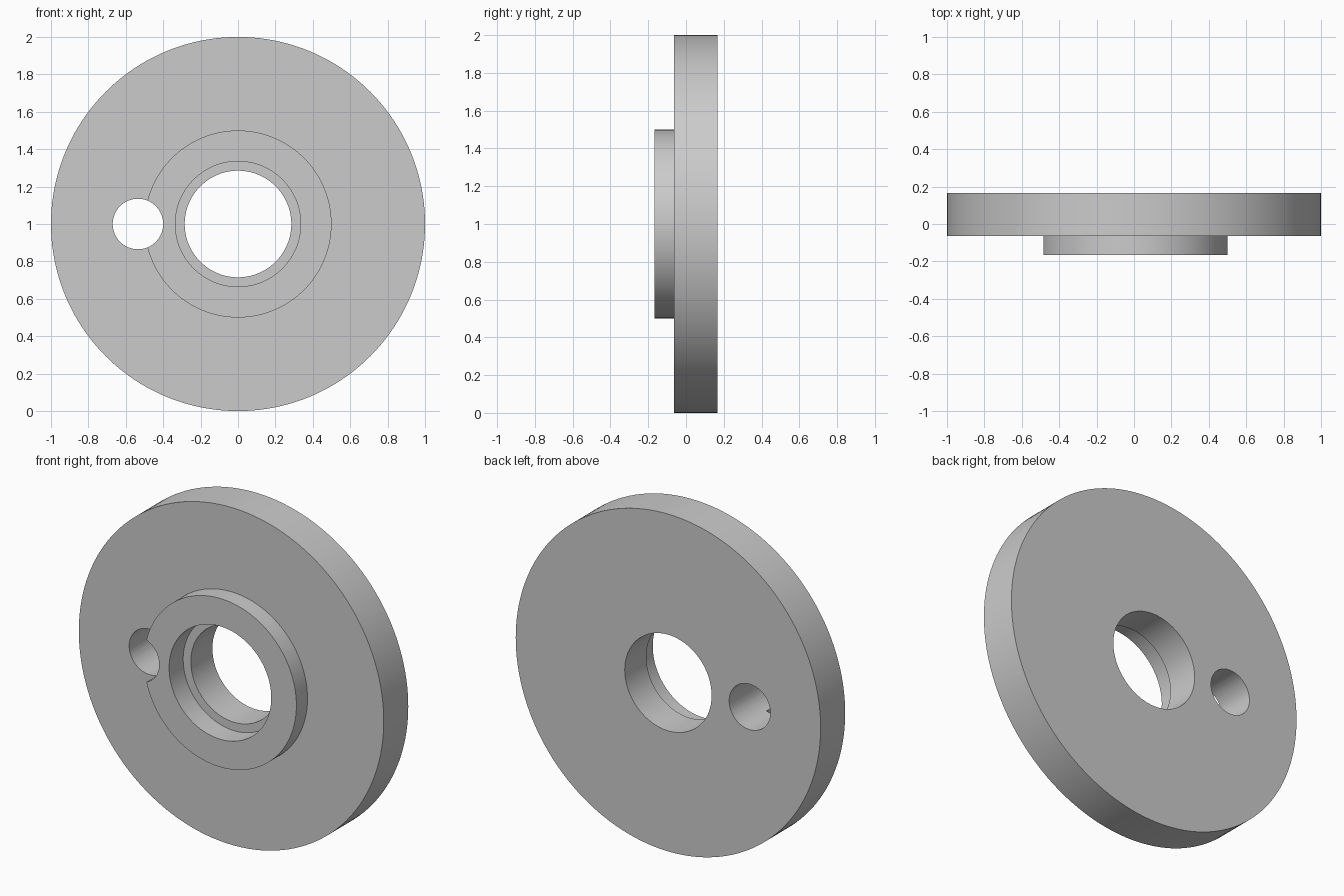
import bpy, bmesh, math
from mathutils import Matrix, Vector

cube = bpy.data.objects.get("Cube")
if cube:
    bpy.data.objects.remove(cube, do_unlink=True)

grey = bpy.data.materials.new("plain grey")
grey.use_nodes = True
COLOUR = (0.6, 0.6, 0.6, 1)
grey.diffuse_color = COLOUR
grey.node_tree.nodes["Principled BSDF"].inputs["Base Color"].default_value = COLOUR

SEGMENTS = 160
FRONT, DISC_FRONT, LEDGE, BACK = -0.167, -0.063, -0.035, 0.167
BORE, COUNTERBORE, BOSS, RIM = 0.285, 0.335, 0.5, 1.0


def make_object(name, bm):
    bmesh.ops.recalc_face_normals(bm, faces=bm.faces)
    mesh = bpy.data.meshes.new(name)
    bm.to_mesh(mesh)
    bm.free()
    mesh.materials.append(grey)
    obj = bpy.data.objects.new(name, mesh)
    bpy.context.collection.objects.link(obj)
    return obj


# Flanged disc: closed (radius, y) profile turned around the y axis
profile = [(BORE, BACK), (RIM, BACK), (RIM, DISC_FRONT), (BOSS, DISC_FRONT),
           (BOSS, FRONT), (COUNTERBORE, FRONT), (COUNTERBORE, LEDGE), (BORE, LEDGE)]
bm = bmesh.new()
verts = [bm.verts.new((r, y, 1)) for r, y in profile]
edges = [bm.edges.new((a, b)) for a, b in zip(verts, verts[1:] + verts[:1])]
bmesh.ops.spin(bm, geom=verts + edges, cent=(0, 0, 1), axis=(0, 1, 0),
               angle=math.tau, steps=SEGMENTS, use_merge=True)
bmesh.ops.remove_doubles(bm, verts=bm.verts, dist=0.0001)
disc = make_object("flanged_disc", bm)

# Off-centre pin hole, cut through the disc and the side of the boss
bm = bmesh.new()
bmesh.ops.create_cone(bm, cap_ends=True, segments=64, radius1=0.135, radius2=0.135, depth=1,
                      matrix=Matrix.Translation(Vector((-0.535, 0, 1)))
                      @ Matrix.Rotation(math.pi / 2, 4, "X"))
cutter = make_object("pin_hole_cutter", bm)
cutter.hide_render = True

cut = disc.modifiers.new("pin_hole", "BOOLEAN")
cut.operation = "DIFFERENCE"
cut.solver = "EXACT"
cut.object = cutter

bpy.ops.object.select_all(action="DESELECT")
disc.select_set(True)
bpy.context.view_layer.objects.active = disc
bpy.ops.object.modifier_apply(modifier=cut.name)
bpy.data.objects.remove(cutter, do_unlink=True)

# Smooth round walls with crisp rims
bpy.ops.object.shade_smooth_by_angle(angle=math.radians(30))
